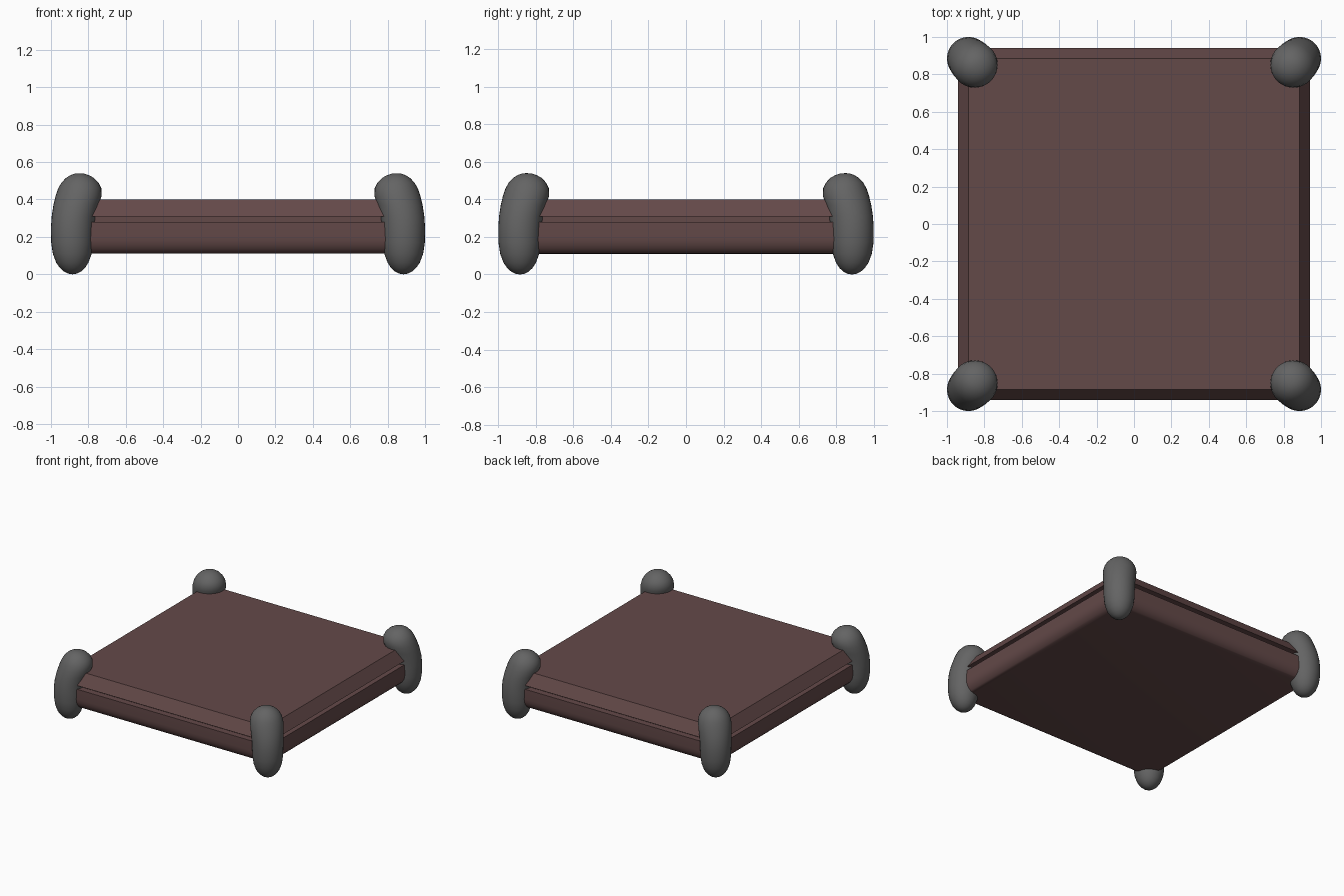
import bpy, bmesh, math

if "Cube" in bpy.data.objects:
    bpy.data.objects.remove(bpy.data.objects["Cube"])

def material(name, rgb):
    m = bpy.data.materials.new(name)
    m.diffuse_color = (*rgb, 1)
    m.use_nodes = True
    m.node_tree.nodes["Principled BSDF"].inputs["Base Color"].default_value = m.diffuse_color
    return m

BROWN = material("dark brown", (0.127, 0.067, 0.066))
GREY = material("dark grey", (0.127, 0.127, 0.127))

def loft(name, rings, mat, angle):
    """Skin a list of vertex rings; a ring with one point is a pole, open ends are capped."""
    bm = bmesh.new()
    loops = [[bm.verts.new(p) for p in ring] for ring in rings]
    for a, b in zip(loops, loops[1:]):
        n = max(len(a), len(b))
        for i in range(n):
            j = (i + 1) % n
            quad = [a[i % len(a)], a[j % len(a)], b[j % len(b)], b[i % len(b)]]
            bm.faces.new(list(dict.fromkeys(quad)))
    for end in (loops[0], loops[-1]):
        if len(end) > 2:
            bm.faces.new(end)
    bmesh.ops.recalc_face_normals(bm, faces=bm.faces)
    me = bpy.data.meshes.new(name)
    bm.to_mesh(me)
    bm.free()
    me.materials.append(mat)
    ob = bpy.data.objects.new(name, me)
    bpy.context.collection.objects.link(ob)
    bpy.ops.object.select_all(action='DESELECT')
    ob.select_set(True)
    bpy.context.view_layer.objects.active = ob
    bpy.ops.object.shade_smooth_by_angle(angle=math.radians(angle))
    return ob

def square(h, z):
    return [(-h, -h, z), (h, -h, z), (h, h, z), (-h, h, z)]

# Slab: rounded lower edge, groove, then bevelled top plate
lower = [(0.94 - 0.07 * (1 - math.sin(t)), 0.20 - 0.09 * math.cos(t))
         for t in [math.radians(a) for a in range(0, 91, 15)]]
profile = lower + [(0.94, 0.28), (0.89, 0.28), (0.89, 0.31), (0.94, 0.31), (0.885, 0.40)]
loft("slab", [square(h, z) for h, z in profile], BROWN, 30)

# Corner feet: bean shapes leaning inwards at the top (height, diagonal offset, radius)
bean = [(0.0, .885, 0), (.004, .885, .024), (.015, .885, .046), (.034, .885, .067),
        (.062, .886, .086), (.11, .886, .104), (.17, .887, .112), (.25, .885, .115),
        (.31, .879, .117), (.37, .866, .121), (.42, .852, .123), (.46, .846, .115),
        (.49, .845, .099), (.515, .845, .075), (.53, .846, .050), (.538, .848, .025),
        (.54, .85, 0)]

def foot_ring(z, c, r, sx, sy, n=32):
    if r == 0:
        return [(sx * c, sy * c, z)]
    return [(sx * c + r * math.cos(2 * math.pi * i / n),
             sy * c + r * math.sin(2 * math.pi * i / n), z) for i in range(n)]

for side, sx in (("left", -1), ("right", 1)):
    for end, sy in (("front", -1), ("back", 1)):
        loft(f"{end}_{side}_foot", [foot_ring(z, c, r, sx, sy) for z, c, r in bean], GREY, 60)
